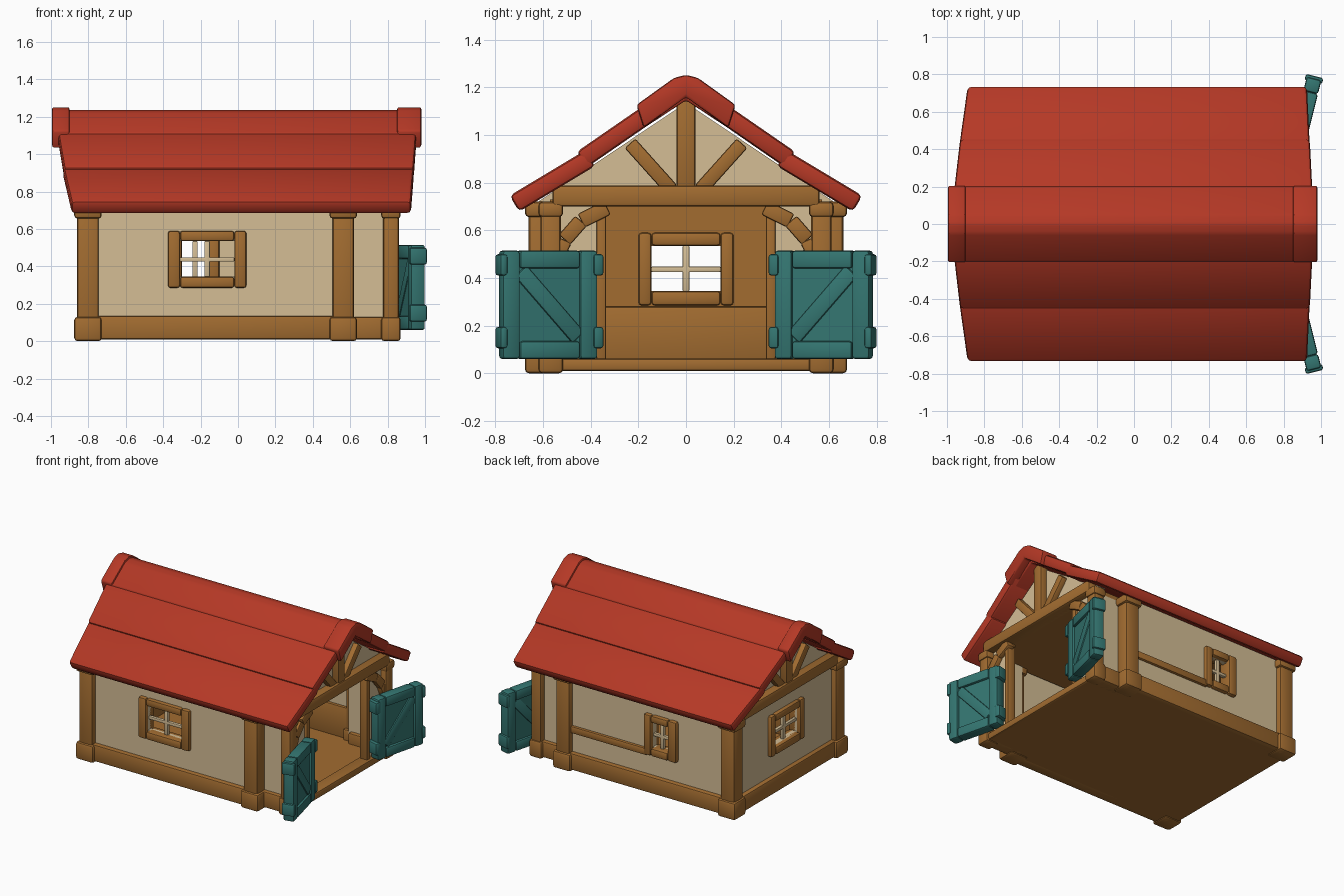
import bpy, bmesh, math
from mathutils import Matrix, Vector

if "Cube" in bpy.data.objects:
    bpy.data.objects.remove(bpy.data.objects["Cube"])


def material(name, rgb):
    m = bpy.data.materials.new(name)
    m.use_nodes = True
    m.diffuse_color = (*rgb, 1)
    m.node_tree.nodes["Principled BSDF"].inputs["Base Color"].default_value = (*rgb, 1)
    return m


RED = material("roof_red", (0.46, 0.04, 0.019))
CREAM = material("plaster_cream", (0.66, 0.51, 0.30))
WOOD = material("timber_brown", (0.36, 0.15, 0.03))
TEAL = material("door_teal", (0.034, 0.18, 0.165))

SIDE = {s: Matrix.Diagonal((1, s, 1, 1)) for s in (-1, 1)}   # local (along, outward, up)
REAR = Matrix(((0, -1, 0, 0), (1, 0, 0, 0), (0, 0, 1, 0), (0, 0, 0, 1)))
FACE = Matrix(((0, 1, 0, 0), (1, 0, 0, 0), (0, 0, 1, 0), (0, 0, 0, 1)))
HERE = Matrix.Identity(4)


class Part:
    """Collects rounded blocks and prisms into one named object."""

    def __init__(self, name, mat):
        self.name, self.mat, self.bm = name, mat, bmesh.new()

    def prism(self, low, high, matrix=HERE, bevel=0.012):
        tmp = bmesh.new()
        a = [tmp.verts.new(matrix @ Vector(p)) for p in low]
        b = [tmp.verts.new(matrix @ Vector(p)) for p in high]
        n = len(a)
        tmp.faces.new(a)
        tmp.faces.new(b[::-1])
        for i in range(n):
            tmp.faces.new((a[i], b[i], b[(i + 1) % n], a[(i + 1) % n]))
        bmesh.ops.recalc_face_normals(tmp, faces=tmp.faces[:])
        if bevel:
            bmesh.ops.bevel(tmp, geom=tmp.edges[:], offset=bevel, segments=2,
                            profile=0.5, affect='EDGES', clamp_overlap=True)
        mesh = bpy.data.meshes.new("tmp")
        tmp.to_mesh(mesh)
        self.bm.from_mesh(mesh)
        bpy.data.meshes.remove(mesh)
        tmp.free()
        return self

    def box(self, x, y, z, matrix=HERE, bevel=0.012):
        ring = [(x[0], y[0]), (x[1], y[0]), (x[1], y[1]), (x[0], y[1])]
        return self.prism([(*p, z[0]) for p in ring], [(*p, z[1]) for p in ring], matrix, bevel)

    def strut(self, p, q, width, depth, matrix=HERE, bevel=0.01):
        """Bar from p to q in the local (along, up) plane, spanning depth outward."""
        p, q = Vector(p), Vector(q)
        d = (q - p).normalized() * width / 2
        n = Vector((-d.y, d.x))
        ring = [p + n, q + n, q - n, p - n]
        return self.prism([(v.x, depth[0], v.y) for v in ring],
                          [(v.x, depth[1], v.y) for v in ring], matrix, bevel)

    def ring(self, u, z, hole_u, hole_z, d, matrix=HERE, bevel=0.0):
        """Panel with a rectangular hole, made of four blocks."""
        self.box((u[0], hole_u[0]), d, z, matrix, bevel)
        self.box((hole_u[1], u[1]), d, z, matrix, bevel)
        self.box(hole_u, d, (z[0], hole_z[0]), matrix, bevel)
        return self.box(hole_u, d, (hole_z[1], z[1]), matrix, bevel)

    def done(self):
        mesh = bpy.data.meshes.new(self.name)
        self.bm.to_mesh(mesh)
        self.bm.free()
        mesh.materials.append(self.mat)
        ob = bpy.data.objects.new(self.name, mesh)
        bpy.context.collection.objects.link(ob)
        bpy.ops.object.select_all(action='DESELECT')
        ob.select_set(True)
        bpy.context.view_layer.objects.active = ob
        bpy.ops.object.shade_smooth_by_angle(angle=math.radians(40))


# Floor, ceiling and base beams
base = Part("floor_and_base", WOOD)
base.box((-0.84, 0.6), (-0.62, 0.62), (0.01, 0.05), bevel=0)
base.box((0.6, 0.84), (-0.57, 0.57), (0.01, 0.05), bevel=0)
base.box((-0.82, 0.82), (-0.57, 0.57), (0.70, 0.73), bevel=0)
base.box((-0.855, -0.75), (-0.62, 0.62), (0.01, 0.13))
base.box((0.76, 0.855), (-0.56, 0.56), (0.01, 0.062))
for m in SIDE.values():
    base.box((-0.82, 0.58), (0.56, 0.655), (0.01, 0.135), m)
    base.box((0.56, 0.82), (0.5, 0.6), (0.01, 0.13), m)
base.done()

# Windows: along range, hole range, and the wall each sits in
SILL, HEAD = (0.285, 0.59), (0.345, 0.535)
windows = [
    ("front", SIDE[-1], (-0.80, 0.58), 0.62, (-0.375, 0.045), (-0.31, -0.02)),
    ("back", SIDE[1], (-0.80, 0.58), 0.62, (-0.37, -0.10), (-0.30, -0.16)),
    ("end", REAR, (-0.60, 0.60), 0.82, (-0.20, 0.20), (-0.145, 0.145)),
]
for name, m, span, face, frame, hole in windows:
    Part(name + "_wall", CREAM).ring(span, (0.06, 0.72), hole, HEAD, (face - 0.04, face), m).done()
    lining = Part(name + "_wall_lining", WOOD)
    if name == "end":
        lining.ring(span, (0.05, 0.71), hole, HEAD, (face - 0.06, face - 0.04), m)
        lining.box((-0.56, 0.56), (face - 0.085, face - 0.05), (0.05, 0.28), m)
    else:
        lining.box(span, (face - 0.065, face - 0.04), (0.05, 0.28), m, 0.004)
    lining.done()
    f = Part(name + "_window_frame", WOOD)
    f.ring(frame, SILL, hole, HEAD, (face - 0.075, face + 0.03), m, 0.014)
    f.done()
    mid = sum(hole) / 2
    bars = Part(name + "_window_bars", CREAM)
    bars.box((mid - 0.014, mid + 0.014), (face - 0.03, face - 0.005), HEAD, m, 0.004)
    bars.box(hole, (face - 0.03, face - 0.005), (0.425, 0.448), m, 0.004)
    bars.done()
Part("back_wall_rail", WOOD).box((-0.12, 0.53), (0.61, 0.64), (0.275, 0.33), SIDE[1]).done()

# Narrower entrance walls
entrance = Part("entrance_walls", CREAM)
for m in SIDE.values():
    entrance.box((0.58, 0.82), (0.53, 0.57), (0.06, 0.72), m, 0)
    entrance.box((0.78, 0.815), (0.35, 0.55), (0.05, 0.72), m, 0)
    entrance.box((0.545, 0.58), (0.53, 0.61), (0.05, 0.72), m, 0)
entrance.done()

# Posts with wider feet and caps
posts = Part("corner_posts", WOOD)
for m in SIDE.values():
    for x, y, grow in (((-0.86, -0.745), (0.55, 0.66), 0.016),
                       ((0.505, 0.62), (0.55, 0.66), 0.016),
                       ((0.775, 0.86), (0.525, 0.61), 0.01)):
        posts.box(x, y, (0.0, 0.715), m, 0.016)
        wide = [(r[0] - grow, r[1] + grow) for r in (x, y)]
        posts.box(*wide, (0.0, 0.13), m, 0.018)
        posts.box(*wide, (0.655, 0.72), m, 0.018)
    posts.box((0.77, 0.835), (0.335, 0.375), (0.05, 0.71), m, 0.008)
posts.done()

# Gables and their timbers at both ends
plaster = Part("gable_plaster", CREAM)
timber = Part("gable_timbers", WOOD)
for m in (FACE, REAR):
    tri = [(-0.62, 0.72), (0.62, 0.72), (0, 1.135)]
    plaster.prism([(u, 0.77, z) for u, z in tri], [(u, 0.81, z) for u, z in tri], m, 0)
    timber.box((-0.56, 0.56), (0.77, 0.87), (0.70, 0.787), m, 0.014)
    timber.box((-0.04, 0.04), (0.79, 0.86), (0.77, 1.15), m)
    for s in (-1, 1):
        timber.strut((0.06 * s, 0.77), (0.235 * s, 0.965), 0.06, (0.79, 0.85), m)
plaster.done()
timber.done()

# Curved braces over the entrance, each in three pieces
braces = Part("entrance_braces", WOOD)
for s in (-1, 1):
    path = [(0.55, 0.47), (0.51, 0.56), (0.44, 0.64), (0.33, 0.695)]
    for (a, za), (b, zb) in zip(path, path[1:]):
        braces.strut((a * s, za), (b * s, zb), 0.065, (0.79, 0.85), FACE)
braces.done()

# Roof: overlapping layers on each slope, narrower toward the eaves
roof = Part("roof_slopes", RED)
THICK = 0.078
for m in SIDE.values():
    for low, high, xl, xh in (
            ((0.74, 0.745), (0.42, 0.937), (-0.89, 0.925), (-0.935, 0.94)),
            ((0.46, 0.928), (0.16, 1.135), (-0.93, 0.94), (-0.965, 0.955))):
        run = Vector(high) - Vector(low)
        drop = Vector((-run.y, run.x)).normalized() * THICK
        drop = drop if drop.y < 0 else -drop
        ends = []
        for i in (0, 1):
            ends.append([(xl[i], *low), (xh[i], *high),
                         (xh[i], high[0] + drop.x, high[1] + drop.y),
                         (xl[i], low[0] + drop.x, low[1] + drop.y)])
        roof.prism(*ends, m, 0.02)
roof.done()

# Ridge cap with thicker ends
ridge = Part("ridge_cap", RED)
half = [(0.205, 1.112), (0.05, 1.225), (0, 1.238)]
under = [(0, 1.145), (0.175, 1.03)]
section = half + [(-y, z) for y, z in half[1::-1]] + [(-0.175, 1.03)] + under
for x0, x1, lift in ((-0.95, 0.92, 0), (-0.995, -0.9, 0.014), (0.85, 0.98, 0.014)):
    rim = [(y * (1 + lift), z + (lift if z > 1.1 else 0)) for y, z in section]
    ridge.prism([(x0, *p) for p in rim], [(x1, *p) for p in rim], bevel=0.012)
ridge.done()

# Open doors: framed leaf, diagonal and hinge blocks
for side, m in (("right", SIDE[-1]), ("left", SIDE[1])):
    swing = m @ Matrix.Translation((0.9, 0.36, 0)) @ Matrix.Rotation(math.radians(-14), 4, 'Z') @ FACE
    door = Part(side + "_door", TEAL)
    door.box((0.03, 0.40), (-0.065, -0.018), (0.09, 0.49), swing, 0)
    door.ring((0.01, 0.42), (0.06, 0.515), (0.085, 0.345), (0.135, 0.44), (-0.08, 0), swing, 0.013)
    door.strut((0.09, 0.15), (0.34, 0.43), 0.07, (-0.072, -0.008), swing)
    for z in (0.15, 0.455):
        for u in ((-0.015, 0.03), (0.40, 0.434)):
            door.box(u, (-0.088, 0.008), (z - 0.045, z + 0.045), swing)
    door.done()
